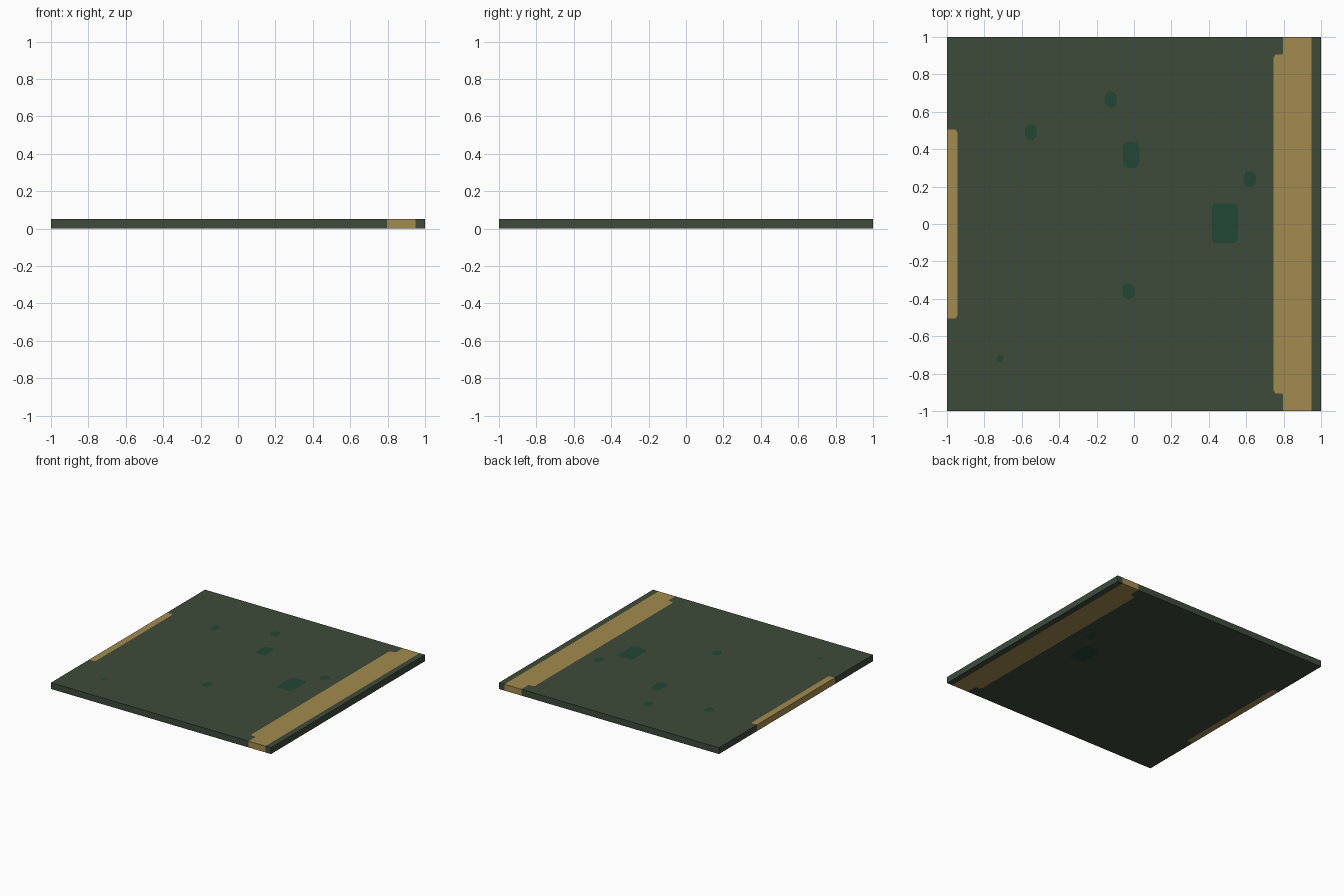
import bpy, bmesh, math
from mathutils import Vector
from mathutils.geometry import delaunay_2d_cdt

if "Cube" in bpy.data.objects:
    bpy.data.objects.remove(bpy.data.objects["Cube"])

THICK = 0.052


def material(name, rgb):
    lin = [(c / 255 / 12.92) if c < 10 else ((c / 255 + 0.055) / 1.055) ** 2.4 for c in rgb]
    m = bpy.data.materials.new(name)
    m.diffuse_color = (*lin, 1)
    m.use_nodes = True
    m.node_tree.nodes["Principled BSDF"].inputs["Base Color"].default_value = m.diffuse_color
    return m


def spot(cx, cy, w, h, r):
    """Rounded rectangle outline."""
    pts = []
    for k, (sx, sy) in enumerate([(1, 1), (-1, 1), (-1, -1), (1, -1)]):
        for i in range(4):
            a = math.pi / 2 * (k + i / 3)
            pts.append((cx + sx * (w / 2 - r) + r * math.cos(a),
                        cy + sy * (h / 2 - r) + r * math.sin(a)))
    return pts


# Colour regions: (material index, outline)
base = [(0, [(-1, -1), (1, -1), (1, 1), (-1, 1)])]
half = [(0.95, 1), (0.797, 1), (0.797, 0.914), (0.788, 0.905), (0.757, 0.905), (0.747, 0.893)]
wide_strip = half + [(x, -y) for x, y in reversed(half)]
half = [(-1, 0.505), (-0.955, 0.505), (-0.945, 0.493)]
short_strip = [(x, -y) for x, y in half] + half[::-1]
strips = [(1, wide_strip), (1, short_strip)]
through_spots = [(2, spot(0.485, 0.003, 0.14, 0.212, 0.025)),
                 (2, spot(0.62, 0.24, 0.064, 0.085, 0.03))]
top_spots = [(2, spot(x, y, w, h, r)) for x, y, w, h, r in [
    (-0.125, 0.665, 0.064, 0.085, 0.03), (-0.552, 0.49, 0.064, 0.085, 0.03),
    (-0.015, 0.37, 0.09, 0.14, 0.033), (-0.03, -0.36, 0.064, 0.085, 0.03),
    (-0.715, -0.72, 0.034, 0.04, 0.016)]]

bm = bmesh.new()


def layer(z, regions, flip):
    """Flat sheet at height z, cut along every region outline."""
    verts, faces = [], []
    for _, pts in regions:
        faces.append(list(range(len(verts), len(verts) + len(pts))))
        verts += [Vector(p) for p in pts]
    vs, _, fs, _, _, orig = delaunay_2d_cdt(verts, [], faces, 1, 1e-5)
    bv = [bm.verts.new((v.x, v.y, z)) for v in vs]
    for f, ids in zip(fs, orig):
        face = bm.faces.new([bv[i] for i in f])
        face.material_index = max(regions[i][0] for i in ids)
        face.normal_update()
        if (face.normal.z < 0) != flip:
            face.normal_flip()


# Underside and top sheets
layer(0, base + strips + through_spots, True)
layer(THICK, base + strips + through_spots + top_spots, False)

# Side walls, coloured like the top face they meet
low = {(round(v.co.x, 4), round(v.co.y, 4)): v for v in bm.verts if v.co.z == 0}
rim = [e for e in bm.edges if e.is_boundary and e.verts[0].co.z > 0]
for e in rim:
    a, b = e.verts
    idx = e.link_faces[0].material_index
    la, lb = [low[(round(v.co.x, 4), round(v.co.y, 4))] for v in (a, b)]
    bm.faces.new((a, b, lb, la)).material_index = idx
bmesh.ops.recalc_face_normals(bm, faces=bm.faces)

mesh = bpy.data.meshes.new("floor_slab")
bm.to_mesh(mesh)
bm.free()
for m in (material("moss green", (61, 75, 59)), material("tan", (164, 139, 77)),
          material("dark teal", (34, 71, 54))):
    mesh.materials.append(m)
bpy.context.collection.objects.link(bpy.data.objects.new("floor_slab", mesh))
